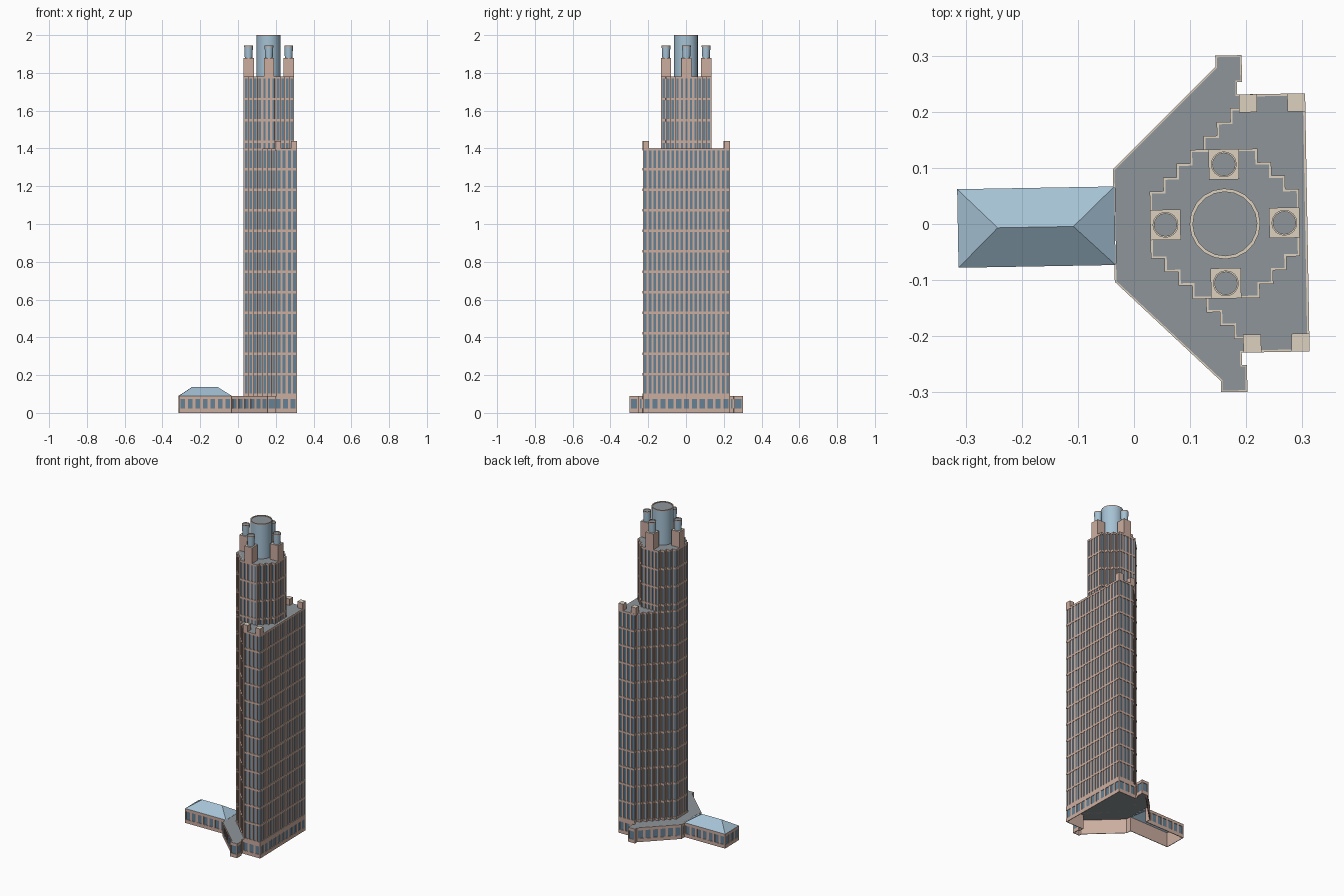
import bpy, bmesh, math
from mathutils import Vector

if "Cube" in bpy.data.objects:
    bpy.data.objects.remove(bpy.data.objects["Cube"])


def material(name, rgb):
    m = bpy.data.materials.new(name)
    m.diffuse_color = (*rgb, 1)
    m.use_nodes = True
    m.node_tree.nodes["Principled BSDF"].inputs["Base Color"].default_value = m.diffuse_color
    return m


MATS = [material("stone", (0.60, 0.42, 0.35)), material("pale_stone", (0.72, 0.64, 0.53)),
        material("window_glass", (0.13, 0.22, 0.30)), material("blue_glass", (0.38, 0.54, 0.66)),
        material("grey_roof", (0.27, 0.30, 0.32))]
STONE, PALE, WINDOW, BLUE, ROOF = range(5)


def finish(name, bm, smooth=False):
    # stone that faces upward is paler
    bm.normal_update()
    for f in bm.faces:
        if f.material_index == STONE and f.normal.z > 0.5:
            f.material_index = PALE
    me = bpy.data.meshes.new(name)
    bm.to_mesh(me)
    bm.free()
    for m in MATS:
        me.materials.append(m)
    ob = bpy.data.objects.new(name, me)
    bpy.context.collection.objects.link(ob)
    ob.rotation_euler.z = math.radians(1)
    ob.location.y = -0.0025
    if smooth:
        bpy.ops.object.select_all(action='DESELECT')
        ob.select_set(True)
        bpy.context.view_layer.objects.active = ob
        bpy.ops.object.shade_smooth_by_angle(angle=math.radians(35))
    return ob


def face(bm, pts, mat):
    f = bm.faces.new([bm.verts.new(p) for p in pts])
    f.material_index = mat


def walls(bm, poly, z0, z1, mat, flip=False):
    for a, b in zip(poly, poly[1:] + poly[:1]):
        q = [(*a, z0), (*b, z0), (*b, z1), (*a, z1)]
        face(bm, q[::-1] if flip else q, mat)


def cap(bm, poly, z, mat):
    face(bm, [(*p, z) for p in poly], mat)


def box(bm, x, y, w, z0, z1):
    h = w / 2
    p = [(x - h, y - h), (x + h, y - h), (x + h, y + h), (x - h, y + h)]
    walls(bm, p, z0, z1, STONE)
    cap(bm, p, z1, STONE)


def mirrored(half):
    return [(x, -y) for x, y in half] + half[::-1]


def inset(poly, d):
    out = []
    for i, p in enumerate(poly):
        a, p, b = Vector(poly[i - 1]), Vector(p), Vector(poly[(i + 1) % len(poly)])
        e1, e2 = (p - a).normalized(), (b - p).normalized()
        n1, n2 = Vector((-e1.y, e1.x)), Vector((-e2.y, e2.x))
        out.append(tuple(p + (n1 + n2) * (d / (1 + n1.dot(n2)))))
    return out


def band(bm, poly, inner, z0, z1):
    walls(bm, poly, z0, z1, STONE)
    for i in range(len(poly)):
        a, b, c, d = poly[i - 1], poly[i], inner[i], inner[i - 1]
        face(bm, [(*p, z1) for p in (a, b, c, d)], STONE)
        face(bm, [(*p, z0) for p in (d, c, b, a)], STONE)


def facade(name, poly, z0, z1, bands, pitch, pier, depth, liner=False):
    # recessed glass, then horizontal bands and vertical piers in front of it
    inner = inset(poly, depth)
    bm = bmesh.new()
    walls(bm, inner, z0, z1, WINDOW)
    if liner:
        walls(bm, inset(poly, depth * 1.5), z0, z1, STONE, flip=True)
    finish(name + "_windows", bm)
    bm = bmesh.new()
    for a, b in bands:
        band(bm, poly, inner, a, b)
    finish(name + "_bands", bm)
    bm = bmesh.new()
    face_line = inset(poly, 0.0004)
    for a, b in zip(face_line, face_line[1:] + face_line[:1]):
        a, b = Vector(a), Vector(b)
        length = (b - a).length
        e = (b - a) / length
        n = Vector((-e.y, e.x)) * depth
        bays = round(length / pitch)
        spans = [(0, length)] if bays == 0 else [
            (max(0, length * i / bays - pier / 2), min(length, length * i / bays + pier / 2))
            for i in range(bays + 1)]
        for s, t in spans:
            p, q = a + e * s, a + e * t
            walls(bm, [tuple(v) for v in (p, q, q + n, p + n)], z0, z1, STONE)
    finish(name + "_piers", bm)
    return inner


def turned(name, x, y, sides, profile, mats):
    # lathe a (radius, z) profile and close the top with a grey disc
    bm = bmesh.new()
    rings = [[bm.verts.new((x + r * math.cos(2 * math.pi * i / sides),
                            y + r * math.sin(2 * math.pi * i / sides), z))
              for i in range(sides)] for r, z in profile]
    for lo, hi, m in zip(rings, rings[1:], mats):
        for i in range(sides):
            j = (i + 1) % sides
            bm.faces.new((lo[i], lo[j], hi[j], hi[i])).material_index = m
    bm.faces.new(rings[-1]).material_index = ROOF
    finish(name, bm, True)


def stair(n, s=0.0243):
    pts = [(0.029, 0.06)]
    for _ in range(n):
        x, y = pts[-1]
        pts += [(x + s, y), (x + s, y + s)]
    return pts


# Podium and wing walls, open underneath
half = [(-0.314, 0.07), (-0.036, 0.07), (-0.036, 0.10), (0.150, 0.28), (0.150, 0.30),
        (0.197, 0.30), (0.197, 0.252), (0.188, 0.252), (0.188, 0.23), (0.309, 0.23)]
inner = facade("podium", mirrored(half), 0, 0.09, [(0, 0.022), (0.073, 0.09)],
               0.042, 0.014, 0.003, liner=True)
bm = bmesh.new()
cap(bm, inner[1:-1], 0.09, ROOF)
finish("podium_roof", bm)

# Hipped glass roof on the wing
bm = bmesh.new()
c = [bm.verts.new((x, y, 0.09)) for x, y in
     ((-0.314, -0.07), (-0.034, -0.07), (-0.034, 0.07), (-0.314, 0.07))]
r0, r1 = bm.verts.new((-0.243, 0, 0.137)), bm.verts.new((-0.108, 0, 0.137))
for f in ((c[0], c[1], r1, r0), (c[1], c[2], r1), (c[2], c[3], r0, r1), (c[3], c[0], r0)):
    bm.faces.new(f).material_index = BLUE
finish("wing_glass_roof", bm)

# Main shaft with stepped back
shaft = mirrored(stair(7) + [(0.309, 0.23)])
rows = [(0.09 + 0.1085 * i, 0.102 + 0.1085 * i) for i in range(12)] + [(1.388, 1.40)]
inner = facade("main_shaft", shaft, 0.09, 1.40, rows, 0.0243, 0.011, 0.004)
bm = bmesh.new()
cap(bm, inner, 1.40, ROOF)
finish("main_shaft_roof", bm)

# Upper tower with steps on all four corners
CX = 0.162
left = stair(3)
crown = mirrored(left + [(2 * CX - x, y) for x, y in left[::-1]])
rows = [(z, z + 0.012) for z in (1.43, 1.543, 1.656, 1.77)]
inner = facade("upper_tower", crown, 1.40, 1.782, rows, 0.0243, 0.011, 0.004)
bm = bmesh.new()
cap(bm, inner, 1.782, ROOF)
finish("upper_tower_roof", bm)

# Corner blocks on the main shaft
bm = bmesh.new()
for x in (0.207, 0.293):
    for y in (-0.214, 0.214):
        box(bm, x, y, 0.032, 1.39, 1.44)
finish("corner_blocks", bm)

# Four turrets with glass lanterns
for i, (dx, dy) in enumerate(((1, 0), (0, 1), (-1, 0), (0, -1))):
    x, y = CX + 0.106 * dx, 0.106 * dy
    bm = bmesh.new()
    box(bm, x, y, 0.054, 1.77, 1.88)
    finish(f"turret_{i + 1}", bm)
    turned(f"turret_lantern_{i + 1}", x, y, 16,
           [(0.020, 1.88), (0.023, 1.938), (0.023, 1.945), (0.020, 1.945), (0.020, 1.942)],
           [BLUE, STONE, STONE, STONE])

# Central glass drum
turned("central_drum", CX, 0, 20,
       [(0.063, 1.78), (0.063, 1.994), (0.063, 2.0), (0.057, 2.0), (0.057, 1.996)],
       [BLUE, STONE, STONE, STONE])
